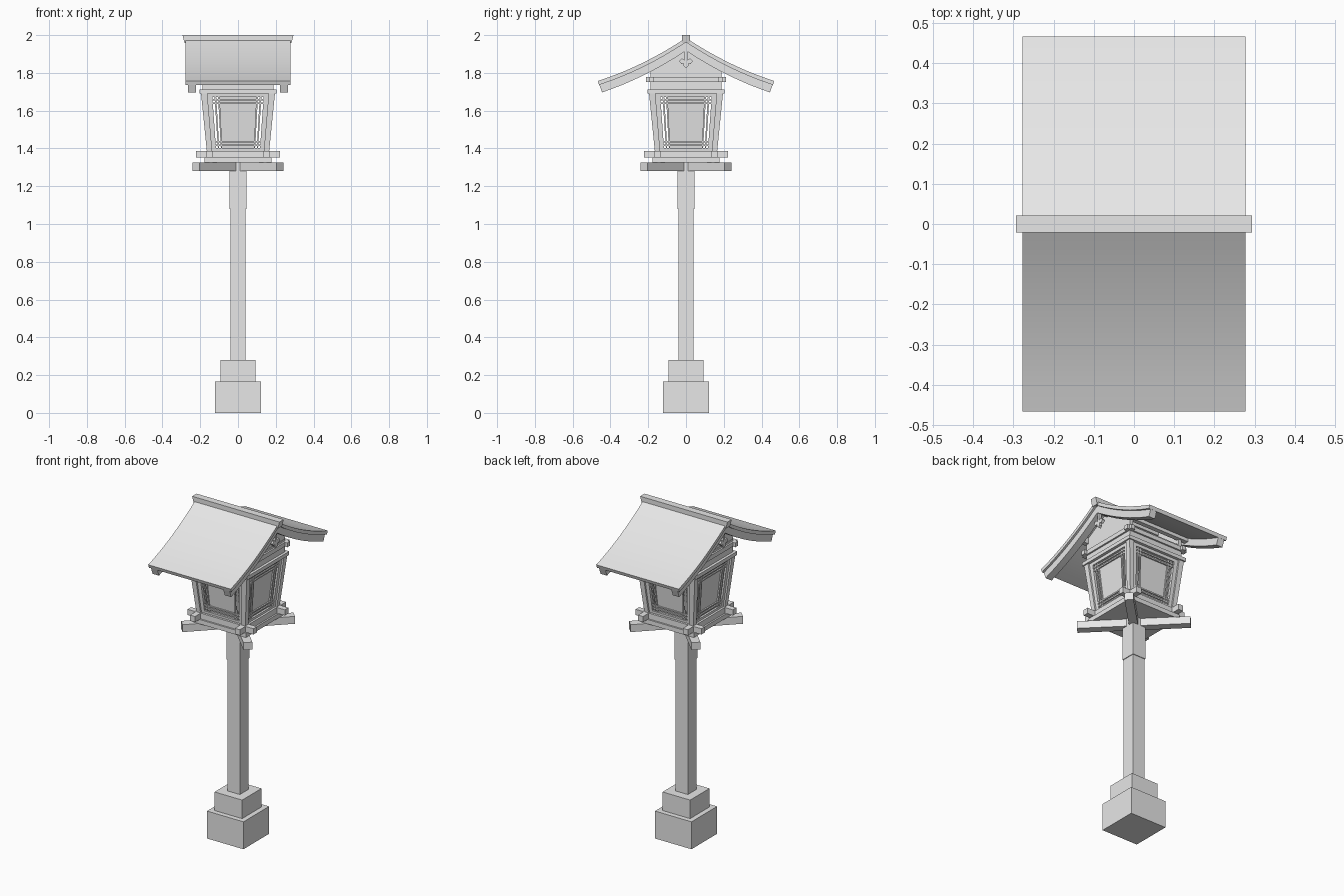
import bpy, bmesh, math
from mathutils import Matrix

cube = bpy.data.objects.get("Cube")
if cube:
    bpy.data.objects.remove(cube, do_unlink=True)

GREY = (0.8, 0.8, 0.8, 1)
mat = bpy.data.materials.new("plain grey")
mat.use_nodes = True
mat.diffuse_color = GREY
mat.node_tree.nodes["Principled BSDF"].inputs["Base Color"].default_value = GREY


def build(name, solids, turn=0.0, smooth=False):
    """One object from solids, each a pair of matching end outlines."""
    bm = bmesh.new()
    for a, b in solids:
        va = [bm.verts.new(p) for p in a]
        vb = [bm.verts.new(p) for p in b]
        n = len(va)
        bm.faces.new(va[::-1])
        bm.faces.new(vb)
        for i in range(n):
            j = (i + 1) % n
            bm.faces.new((va[i], va[j], vb[j], vb[i]))
    bmesh.ops.recalc_face_normals(bm, faces=bm.faces)
    bm.transform(Matrix.Rotation(turn, 4, 'Z'))
    me = bpy.data.meshes.new(name)
    bm.to_mesh(me)
    bm.free()
    me.materials.append(mat)
    ob = bpy.data.objects.new(name, me)
    bpy.context.collection.objects.link(ob)
    if smooth:
        bpy.ops.object.select_all(action='DESELECT')
        ob.select_set(True)
        bpy.context.view_layer.objects.active = ob
        bpy.ops.object.shade_smooth_by_angle(angle=math.radians(30))
    return ob


def rect(x0, x1, y0, y1, z):
    return [(x0, y0, z), (x1, y0, z), (x1, y1, z), (x0, y1, z)]


def box(x0, x1, y0, y1, z0, z1):
    return rect(x0, x1, y0, y1, z0), rect(x0, x1, y0, y1, z1)


def block(hx, hy, z0, z1):
    return box(-hx, hx, -hy, hy, z0, z1)


def prism(profile, x0, x1):
    return [(x0, y, z) for y, z in profile], [(x1, y, z) for y, z in profile]


# Stone footing and post
build("footing", [block(0.123, 0.123, 0, 0.167)])
build("plinth", [block(0.093, 0.093, 0.167, 0.28)])
build("post", [block(0.041, 0.041, 0.28, 1.08)])
build("post_collar", [block(0.045, 0.045, 1.08, 1.325)])

# Diagonal crossed arms and floor of the lamp house
for i in (1, -1):
    build("cross_arm", [block(0.315, 0.025, 1.28, 1.325)], i * math.pi / 4)
build("floor_plate", [block(0.178, 0.178, 1.325, 1.352)])

# Lamp house walls lean outward; widths are fractions of the half width
Z0, Z1 = 1.36, 1.70


def half(z):
    return 0.165 + 0.1 * (z - 1.385)


def slat(f0, f1, z0, z1, near, far):
    return [rect(f0 * half(z), f1 * half(z), -half(z) + near, -half(z) + far, z)
            for z in (z0, z1)]


def corner(f):
    return [rect(f * half(z), half(z), -half(z), -f * half(z), z) for z in (Z0, Z1)]


for k in range(4):
    turn = k * math.pi / 2
    build("corner_post", [corner(0.83)], turn)
    # Window frame
    build("window_frame", [slat(s * a, s * b, Z0, Z1, 0.01, 0.026)
                           for s, a, b in ((1, 0.70, 0.85), (-1, 0.70, 0.85))]
          + [slat(-0.70, 0.70, 1.672, Z1, 0.01, 0.026),
             slat(-0.70, 0.70, Z0, 1.402, 0.01, 0.026)], turn)
    # Thin lattice bars near the frame edges
    bars = [slat(s * f, s * (f + 0.045), 1.402, 1.672, 0.014, 0.022)
            for s in (1, -1) for f in (0.50, 0.595)]
    bars += [slat(-0.70, 0.70, z, z + 0.008, 0.012, 0.02)
             for z in (1.414, 1.432, 1.636, 1.654)]
    build("window_lattice", bars, turn)
    build("window_pane", [slat(-0.51, 0.51, 1.402, 1.672, 0.022, 0.027)], turn)
    # Crossing sill and head beams with projecting ends
    build("sill_beam", [box(-0.222, 0.222, -0.168, -0.134, 1.352, 1.387)], turn)
    build("lintel", [box(-0.203, 0.203, -0.203, -0.165, 1.69, 1.712)], turn)
    build("head_wall", [box(-0.187, 0.187, -0.187, -0.167, 1.712, 1.79)], turn)
    build("head_beam", [box(-0.213, 0.213, -0.197, -0.17, 1.752, 1.778)], turn)
build("ceiling", [block(0.187, 0.187, 1.778, 1.79)])


# Curved gable roof
def roof_z(y):
    y = abs(y)
    return 1.985 - 0.66 * y + 0.37 * y * y


def band(span, top, bottom, shrink, steps=16):
    ys = [span * (2 * i / steps - 1) for i in range(steps + 1)]
    upper = [(y, roof_z(y) - top) for y in ys]
    lower = [(y * shrink, roof_z(y * shrink) - bottom) for y in reversed(ys)]
    return upper + lower


build("roof", [prism(band(0.467, 0, 0.023, 0.985), -0.278, 0.278)], smooth=True)
for s in (1, -1):
    build("bargeboard", [prism(band(0.46, 0.02, 0.068, 0.965), s * 0.222, s * 0.265)], smooth=True)
    # Hanging gable ornament, mirrored outline
    side = [(0.008, 1.915), (0.008, 1.868), (0.022, 1.878), (0.036, 1.862),
            (0.024, 1.846), (0.012, 1.852), (0.012, 1.836)]
    outline = side + [(0, 1.826)] + [(-y, z) for y, z in reversed(side)]
    build("gable_ornament", [prism(outline, s * 0.24, s * 0.258)])

# Gable walls and purlins carrying the roof
gable = [(0.187, 1.785)] + [(y, roof_z(y) - 0.015) for y in (0.187, 0.1, 0, -0.1, -0.187)]
gable.append((-0.187, 1.785))
build("gable_wall", [prism(gable, s * 0.165, s * 0.185) for s in (1, -1)])
build("purlins", [box(-0.23, 0.23, y - 0.014, y + 0.014, z, z + 0.035)
                  for y, z in ((0, 1.925), (0.185, 1.825), (-0.185, 1.825))])

# Ridge beam with flared ends
build("ridge", [(rect(-0.283, 0.283, -0.021, 0.021, 1.957),
                 rect(-0.294, 0.294, -0.021, 0.021, 2.0))])
